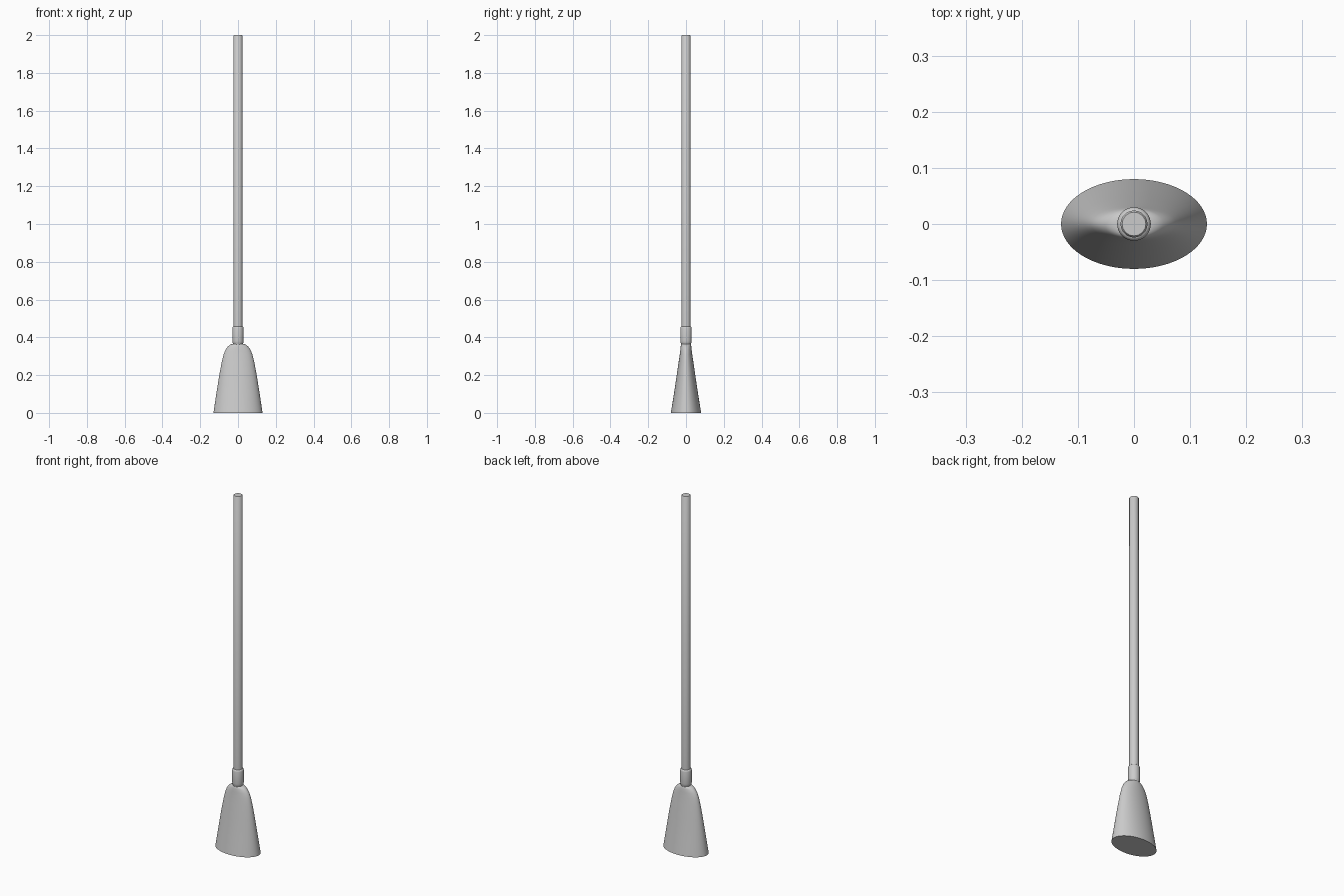
import bpy, bmesh
from math import cos, sin, pi

if "Cube" in bpy.data.objects:
    bpy.data.objects.remove(bpy.data.objects["Cube"])


def loft(name, sections, n=48, angle=40):
    """Solid skin through elliptical sections given as (z, rx, ry)."""
    bm = bmesh.new()
    rings = [[bm.verts.new((rx * cos(2 * pi * i / n), ry * sin(2 * pi * i / n), z))
              for i in range(n)] for z, rx, ry in sections]
    for a, b in zip(rings, rings[1:]):
        for i in range(n):
            j = (i + 1) % n
            bm.faces.new((a[i], a[j], b[j], b[i]))
    bm.faces.new(rings[0][::-1])
    bm.faces.new(rings[-1])
    mesh = bpy.data.meshes.new(name)
    bm.to_mesh(mesh)
    bm.free()
    obj = bpy.data.objects.new(name, mesh)
    bpy.context.collection.objects.link(obj)
    bpy.context.view_layer.objects.active = obj
    obj.select_set(True)
    bpy.ops.object.shade_smooth_by_angle(angle=angle * pi / 180)
    obj.select_set(False)
    return obj


# Flared brush head: wide oval foot narrowing to rounded shoulders
loft("brush_head", [
    (0.0, 0.130, 0.080), (0.02, 0.127, 0.077), (0.10, 0.115, 0.064),
    (0.20, 0.099, 0.049), (0.27, 0.086, 0.039), (0.31, 0.076, 0.033),
    (0.335, 0.066, 0.030), (0.352, 0.053, 0.028), (0.361, 0.042, 0.026),
    (0.365, 0.028, 0.024)], n=64, angle=50)

# Collar joining head and handle, with softened rims
loft("collar", [
    (0.355, 0.025, 0.025), (0.365, 0.026, 0.026), (0.372, 0.029, 0.029),
    (0.380, 0.030, 0.030), (0.448, 0.030, 0.030), (0.455, 0.028, 0.028),
    (0.458, 0.024, 0.024)], n=32)

# Long round handle with a tiny bevel at the tip
loft("handle", [
    (0.42, 0.024, 0.024), (1.996, 0.024, 0.024), (2.0, 0.021, 0.021)], n=32)
